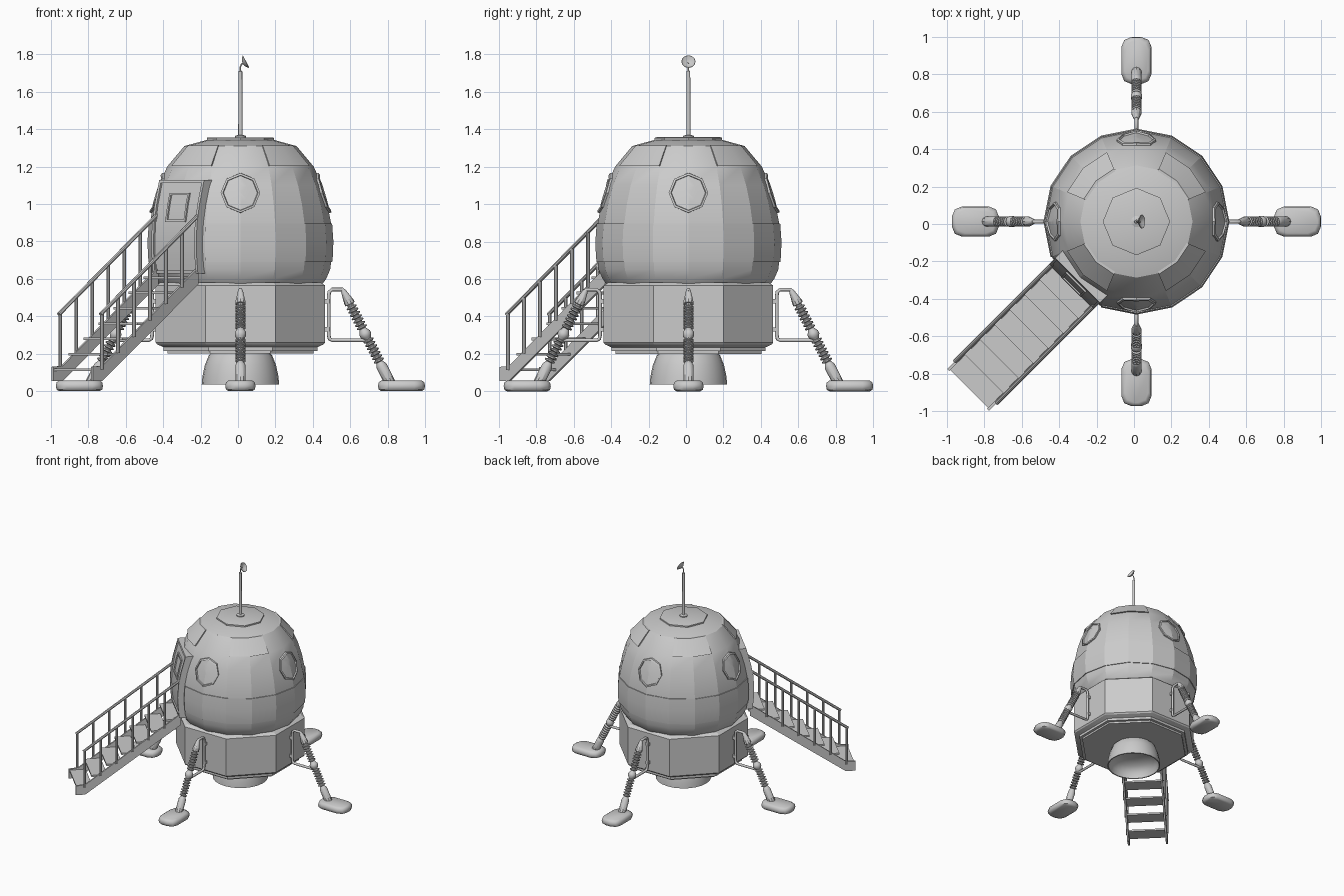
import bpy, bmesh, math
from mathutils import Vector, Matrix

if "Cube" in bpy.data.objects:
    bpy.data.objects.remove(bpy.data.objects["Cube"])

C = 0.013                      # body axis offset in x and y
TAU = math.tau


def finish(name, bm, rot=0, angle=20):
    bmesh.ops.remove_doubles(bm, verts=bm.verts, dist=1e-5)
    bmesh.ops.recalc_face_normals(bm, faces=bm.faces)
    bm.transform(Matrix.Rotation(math.radians(rot), 4, 'Z'))
    me = bpy.data.meshes.new(name)
    bm.to_mesh(me)
    bm.free()
    ob = bpy.data.objects.new(name, me)
    ob.location = (C, C, 0)
    bpy.context.collection.objects.link(ob)
    bpy.ops.object.select_all(action='DESELECT')
    ob.select_set(True)
    bpy.context.view_layer.objects.active = ob
    bpy.ops.object.shade_smooth_by_angle(angle=math.radians(angle))
    return ob


def loft(bm, rings, closed=False):
    vs = [[bm.verts.new(p) for p in r] for r in rings]
    n = len(vs[0])
    for a, b in zip(vs, vs[1:] + vs[:1] if closed else vs[1:]):
        for i in range(n):
            bm.faces.new((a[i], a[(i + 1) % n], b[(i + 1) % n], b[i]))
    if not closed:
        bm.faces.new(vs[0])
        bm.faces.new(vs[-1])


def lathe(bm, prof, n, phase=0):
    loft(bm, [[(max(r, 1e-4) * math.cos(TAU * i / n + phase),
                max(r, 1e-4) * math.sin(TAU * i / n + phase), z)
               for i in range(n)] for r, z in prof])


def tube(bm, path, radii, y=0, n=8):
    """Sweep circles along (x, z) points in the plane at the given y."""
    pts = [Vector((x, y, z)) for x, z in path]
    if not isinstance(radii, list):
        radii = [radii] * len(pts)
    rings = []
    for k, p in enumerate(pts):
        t = (pts[min(k + 1, len(pts) - 1)] - pts[max(k - 1, 0)]).normalized()
        v = Vector((0, 1, 0))
        u = t.cross(v)
        rings.append([p + radii[k] * (u * math.cos(TAU * i / n) + v * math.sin(TAU * i / n))
                      for i in range(n)])
    loft(bm, rings)


def box(bm, x0, x1, y0, y1, z0, z1):
    loft(bm, [[(x0, y0, z), (x1, y0, z), (x1, y1, z), (x0, y1, z)] for z in (z0, z1)])


def interp(prof, z):
    for (r0, z0), (r1, z1) in zip(prof, prof[1:]):
        if z <= z1:
            return r0 + (r1 - r0) * max(0, z - z0) / (z1 - z0)
    return prof[-1][0]


# Cabin profile and point on its 16-sided surface
CABIN = [(.44, .575), (.458, .60), (.48, .65), (.488, .72), (.491, .80), (.484, .90),
         (.465, 1.0), (.436, 1.1), (.392, 1.2), (.30, 1.31), (.18, 1.343)]


def on_cabin(deg, z, off):
    s = (deg % 22.5) - 11.25
    r = interp(CABIN, z) * math.cos(math.radians(11.25)) / math.cos(math.radians(s)) + off
    a = math.radians(deg)
    return (r * math.cos(a), r * math.sin(a), z)


def slab(bm, fn, us, zs, lo, hi):
    loft(bm, [[fn(u, z, hi) for u in us] + [fn(u, z, lo) for u in reversed(us)] for z in zs])


# Descent stage: octagonal drum and stepped underside
bm = bmesh.new()
k = 1 / math.cos(math.pi / 8)
lathe(bm, [(.39 * k, .20), (.39 * k, .215), (.412 * k, .215), (.412 * k, .235), (.445 * k, .25),
           (.453 * k, .26), (.453 * k, .565), (.43 * k, .58)], 8, math.pi / 8)
finish("octagonal_base", bm)

# Engine bell, hollow below
bm = bmesh.new()
lathe(bm, [(.15, .21), (.17, .19), (.19, .14), (.203, .08), (.207, .035), (.198, .035),
           (.19, .08), (.15, .12), (.08, .14), (0, .145)], 24)
finish("engine_bell", bm, angle=40)

# Cabin shell
bm = bmesh.new()
lathe(bm, CABIN + [(0, 1.345)], 16)
finish("cabin_shell", bm)

# Raised band around the cabin, open at the door
bm = bmesh.new()
slab(bm, on_cabin, [247.5 + 22.5 * i for i in range(15)], [.69, .72, .80, .897], -.01, .006)
finish("cabin_band", bm)

# Roof panels on the diagonals
for i in range(4):
    bm = bmesh.new()
    a = 45 + 90 * i
    slab(bm, on_cabin, [a - 22, a, a + 22], [1.203, 1.312], -.02, .014)
    finish(f"roof_panel_{i + 1}", bm)

# Roof hatch
bm = bmesh.new()
lathe(bm, [(.18, 1.335), (.18, 1.354), (.17, 1.357), (0, 1.357)], 8)
finish("roof_hatch", bm)

# Windows with octagonal frames, wrapped onto the cabin
def window_point(axis, i, rad, off):
    t = TAU * i / 8
    z = 1.06 + rad * math.cos(t)
    return on_cabin(axis + math.degrees(rad * math.sin(t) / interp(CABIN, z)), z, off)

for axis in (0, 90, 180, 270):
    bm = bmesh.new()
    loft(bm, [[window_point(axis, i, r, o) for r, o in
               ((.108, -.01), (.106, .012), (.094, .014), (.09, -.01))] for i in range(8)], True)
    finish(f"window_frame_{axis}", bm)
    bm = bmesh.new()
    loft(bm, [[window_point(axis, i, r, .004) for i in range(8)] for r in (.092, .05, .0001)])
    finish(f"window_pane_{axis}", bm)

# Door, facing local +x and turned to the front left
DOOR = [(.478, .63), (.487, .72), (.49, .80), (.484, .90), (.465, 1.0), (.43, 1.13)]


def on_door(w, z, off):
    return (interp(DOOR, z) + off, w, z)


def frame(bm, w, z0, z1, t, lo, hi):
    def rows(a, b):
        return [a] + [z for _, z in DOOR if a < z < b] + [b]
    for s in (-1, 1):
        slab(bm, on_door, [s * (w - t), s * w], rows(z0, z1), lo, hi)
    for a, b in ((z0, z0 + t), (z1 - t, z1)):
        slab(bm, on_door, [-w, w], rows(a, b), lo, hi)


bm = bmesh.new()
slab(bm, on_door, [-.155, .155], [z for _, z in DOOR], -.07, .003)
finish("door", bm, 225)
bm = bmesh.new()
frame(bm, .17, .63, 1.13, .016, -.07, .014)
finish("door_frame", bm, 225)
bm = bmesh.new()
frame(bm, .075, .905, 1.06, .012, -.01, .012)
finish("door_window_frame", bm, 225)

# Stairs: sloping stringers, treads, railings
SLOPE = .725
bm = bmesh.new()
for y in (-.15, .15):
    side = [(1.272, .055), (1.272, .13), (1.20, .135), (.475, .66), (.475, .57), (1.20, .055)]
    loft(bm, [[(x, y + e, z) for x, z in side] for e in (-.007, .007)])
finish("stair_stringers", bm, 225)
bm = bmesh.new()
for i in range(7):
    d, z = 1.21 - .113 * i, .115 + .082 * i
    box(bm, d - .065, d + .055, -.147, .147, z - .007, z + .007)
finish("stair_treads", bm, 225)
bm = bmesh.new()
for y in (-.158, .158):
    tube(bm, [(1.215, .41), (.47, .945)], .011, y)
    for i in range(7):
        d = 1.205 - .121 * i
        top = .415 + SLOPE * (1.205 - d)
        tube(bm, [(d, top - .30), (d, top)], .010, y)
finish("stair_railings", bm, 225, 40)

# Legs: strut line from the top joint to the pad
TOP, FOOT = Vector((.548, .54)), Vector((.80, .045))
STRUT = [(0, .012), (.02, .015), (.13, .028), (.15, .028), (.155, .018)]
for start, count in ((.17, 7), (.53, 7)):
    for i in range(count):
        s = start + .036 * i
        STRUT += [(s, .017), (s + .009, .029), (s + .021, .029), (s + .03, .017)]
    if start < .5:
        STRUT += [(.44, .024), (.46, .031), (.49, .031), (.51, .024)]
STRUT += [(.80, .024), (.82, .029), (.97, .029), (1, .029)]


def pad_ring(inset, z):
    hx, hy, r = .126 - inset, .081 - inset, .055
    ring = []
    for q in range(4):
        cx = (hx - r) * (1 if q in (0, 3) else -1)
        cy = (hy - r) * (1 if q < 2 else -1)
        for j in range(3):
            a = (q + j / 2) * math.pi / 2
            ring.append((.861 + cx + r * math.cos(a), cy + r * math.sin(a), z))
    return ring


for name, rot in (("right", 0), ("back", 90), ("left", 180), ("front", 270)):
    bm = bmesh.new()
    tube(bm, [TOP.lerp(FOOT, s) for s, _ in STRUT], [r for _, r in STRUT], n=10)
    finish(f"{name}_leg_strut", bm, rot, 35)
    bm = bmesh.new()
    tube(bm, [(.56, .53), (.545, .543), (.49, .543), (.475, .53), (.472, .51),
              (.472, .30), (.476, .28), (.49, .272), (.68, .272)], .010)
    for z in (.48, .33):
        box(bm, .445, .475, -.012, .012, z - .012, z + .012)
    finish(f"{name}_leg_bracket", bm, rot, 50)
    bm = bmesh.new()
    loft(bm, [pad_ring(.018, 0.0), pad_ring(.004, .008), pad_ring(0, .027),
              pad_ring(.004, .047), pad_ring(.018, .057)])
    finish(f"{name}_foot_pad", bm, rot, 50)

# Antenna mast and small tilted dish
bm = bmesh.new()
lathe(bm, [(.03, 1.35), (.03, 1.364), (.012, 1.37), (.010, 1.71), (.005, 1.713)], 10)
tube(bm, [(0, 1.70), (0, 1.735), (.006, 1.748), (.022, 1.757)], .004)
finish("antenna_mast", bm, angle=40)
bm = bmesh.new()
lathe(bm, [(0, -.012), (.02, -.006), (.038, .008), (.036, .010), (.02, -.001), (0, -.006)], 12)
bm.transform(Matrix.Translation((.022, 0, 1.757)) @ Matrix.Rotation(math.radians(63), 4, 'Y'))
finish("antenna_dish", bm, angle=40)
